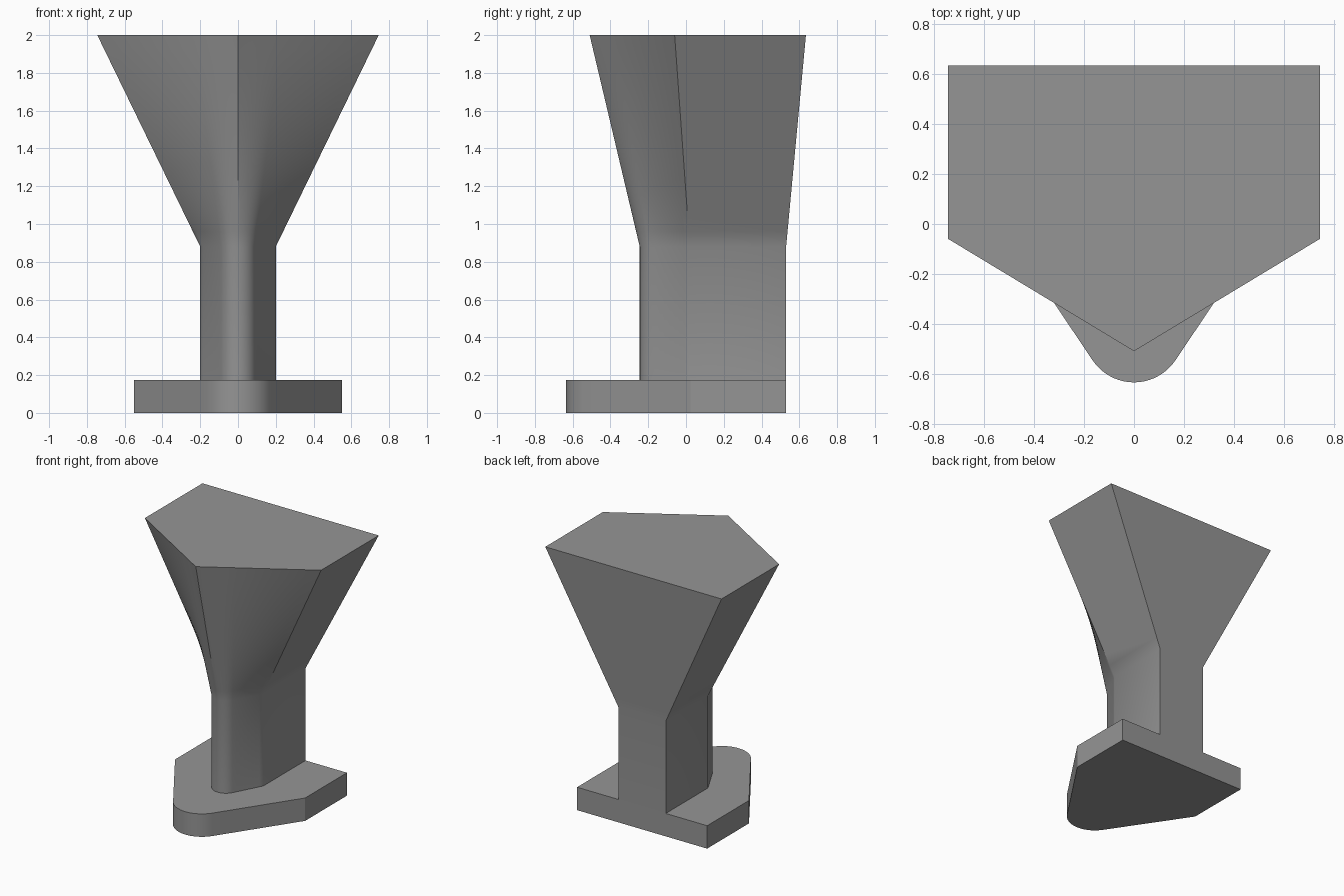
import bpy, bmesh, math
from mathutils import Vector

if "Cube" in bpy.data.objects:
    bpy.data.objects.remove(bpy.data.objects["Cube"])

grey = bpy.data.materials.new("plain grey")
grey.diffuse_color = (0.3, 0.3, 0.3, 1)
grey.use_nodes = True
grey.node_tree.nodes["Principled BSDF"].inputs["Base Color"].default_value = grey.diffuse_color

ARC, FLANK = 12, 8  # segments per half nose and per straight flank


def half_outline(w, back, kink, nose, r):
    """Right half, from the back corner to the tip of the round nose."""
    c = Vector((0, nose + r))
    k = Vector((w, kink))
    d = k - c
    # tangent from the kink to the nose circle
    a0 = math.atan2(d.y, d.x) - math.acos(r / d.length)
    arc = []
    for i in range(ARC + 1):
        a = a0 + (-math.pi / 2 - a0) * i / ARC
        arc.append(c + r * Vector((math.cos(a), math.sin(a))))
    flank = [k.lerp(arc[0], i / FLANK) for i in range(FLANK)]
    return [Vector((w, back))] + flank + arc


def full(half):
    """Mirror a right half into a closed outline."""
    return half + [Vector((-p.x, p.y)) for p in reversed(half[:-1])]


def loft(name, sections):
    bm = bmesh.new()
    rings = [[bm.verts.new((p.x, p.y, z)) for p in pts] for pts, z in sections]
    n = len(rings[0])
    for lo, hi in zip(rings, rings[1:]):
        for i in range(n):
            j = (i + 1) % n
            bm.faces.new((lo[i], lo[j], hi[j], hi[i]))
    bm.faces.new(rings[0])
    bm.faces.new(rings[-1])
    bmesh.ops.recalc_face_normals(bm, faces=bm.faces)
    me = bpy.data.meshes.new(name)
    bm.to_mesh(me)
    bm.free()
    me.materials.append(grey)
    ob = bpy.data.objects.new(name, me)
    bpy.context.collection.objects.link(ob)
    bpy.ops.object.select_all(action='DESELECT')
    ob.select_set(True)
    bpy.context.view_layer.objects.active = ob
    bpy.ops.object.shade_smooth_by_angle(angle=math.radians(30))
    return ob


# foot plate
foot = full(half_outline(0.55, 0.53, 0.025, -0.635, 0.2))
loft("foot_plate", [(foot, 0), (foot, 0.175)])

# stem outline, and the five-sided top outline matched to it by length
stem = half_outline(0.2, 0.53, 0.02, -0.245, 0.1)
run = [0.0]
for a, b in zip(stem[1:], stem[2:]):
    run.append(run[-1] + (b - a).length)
corner, tip = Vector((0.745, -0.06)), Vector((0, -0.51))
top = [Vector((0.745, 0.635))] + [corner.lerp(tip, s / run[-1]) for s in run]

# straight stem flaring into the head
sections = [(full(stem), 0.175)]
LEVELS = 14
for i in range(LEVELS + 1):
    t = i / LEVELS
    sections.append((full([a.lerp(b, t) for a, b in zip(stem, top)]), 0.88 + 1.12 * t))
loft("stem_and_head", sections)
